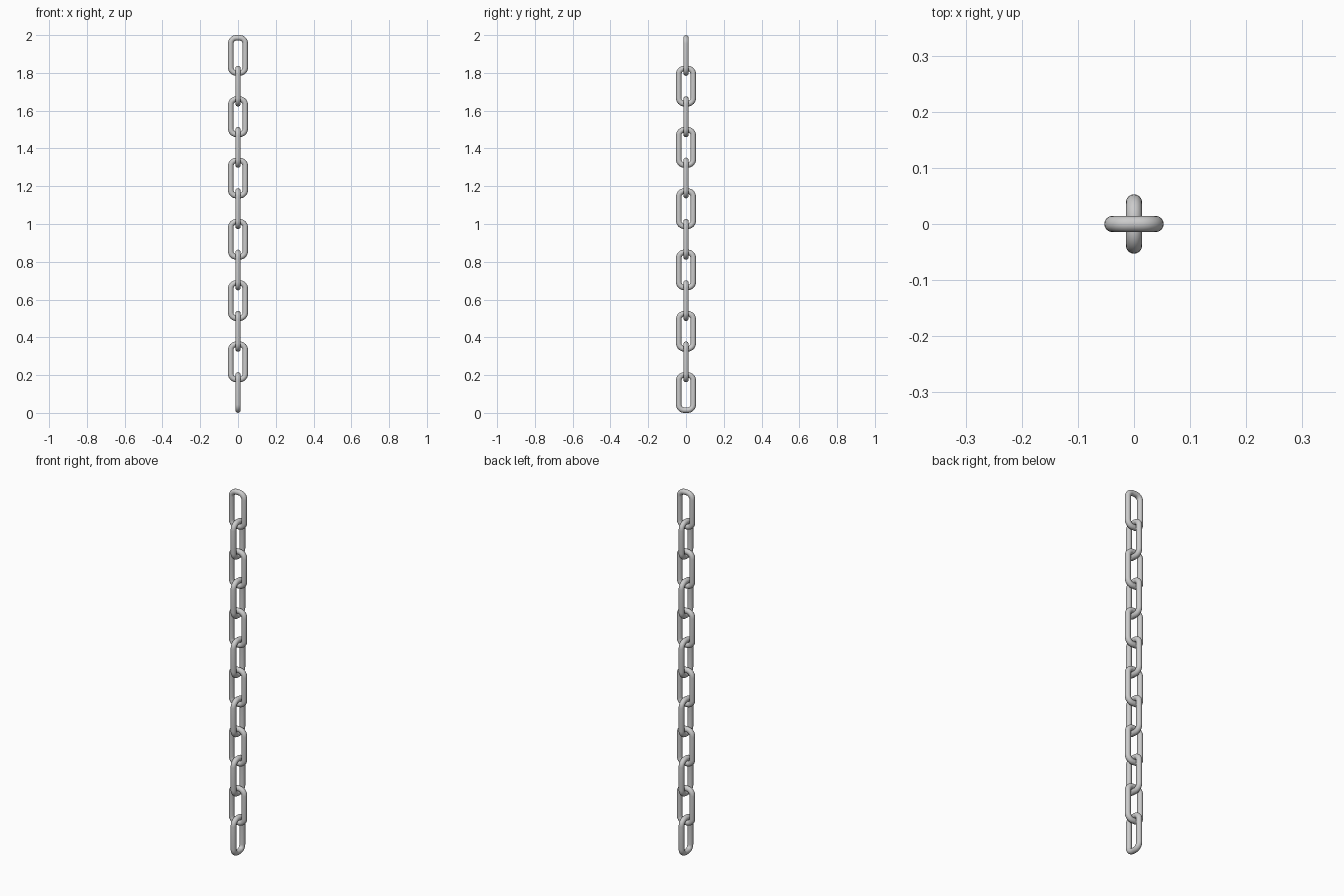
import bpy, bmesh, math
from mathutils import Vector, Matrix

if "Cube" in bpy.data.objects:
    bpy.data.objects.remove(bpy.data.objects["Cube"])

COUNT = 12
LENGTH, WIDTH, WIRE = 0.2155, 0.106, 0.0145   # outer size and wire radius
PITCH = (2.0 - LENGTH) / (COUNT - 1)
CORNER = 0.030                                # bend radius of wire centreline
BEND_STEPS, SIDES = 8, 16


def link_path():
    """Rounded-rectangle centreline: (point, outward normal) pairs in XZ."""
    hx, hz = WIDTH / 2 - WIRE - CORNER, LENGTH / 2 - WIRE - CORNER
    path = []
    for q, (sx, sz) in enumerate([(1, 1), (-1, 1), (-1, -1), (1, -1)]):
        for i in range(BEND_STEPS + 1):
            a = math.pi / 2 * (q + i / BEND_STEPS)
            n = Vector((math.cos(a), 0, math.sin(a)))
            path.append((Vector((sx * hx, 0, sz * hz)) + n * CORNER, n))
    return path


def link_mesh():
    """Sweep a round wire around the closed path."""
    bm = bmesh.new()
    rings = []
    for p, n in link_path():
        ring = []
        for k in range(SIDES):
            t = 2 * math.pi * k / SIDES
            ring.append(bm.verts.new(p + WIRE * (math.cos(t) * n + math.sin(t) * Vector((0, 1, 0)))))
        rings.append(ring)
    for i, a in enumerate(rings):
        b = rings[(i + 1) % len(rings)]
        for k in range(SIDES):
            m = (k + 1) % SIDES
            bm.faces.new((a[k], a[m], b[m], b[k])).smooth = True
    bmesh.ops.recalc_face_normals(bm, faces=bm.faces)
    mesh = bpy.data.meshes.new("chain_link")
    bm.to_mesh(mesh)
    bm.free()
    return mesh


# Links from the top down, every other one turned a quarter
mesh = link_mesh()
for i in range(COUNT):
    link = bpy.data.objects.new(f"chain_link_{i + 1}", mesh)
    link.location.z = 2.0 - LENGTH / 2 - i * PITCH
    link.rotation_euler.z = math.pi / 2 * (i % 2)
    bpy.context.collection.objects.link(link)
